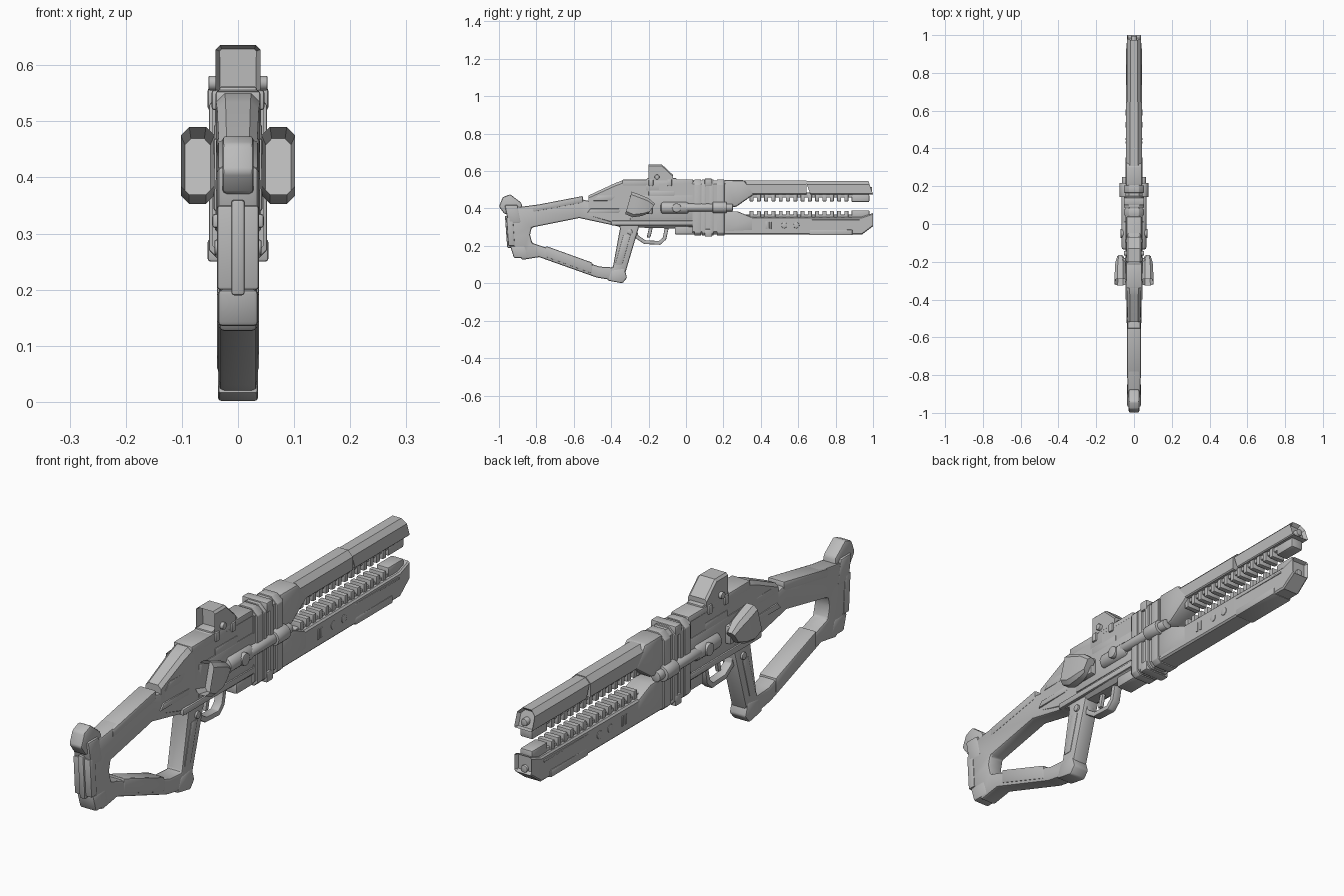
import bpy, bmesh, math
from mathutils import Matrix, Vector

if "Cube" in bpy.data.objects:
    bpy.data.objects.remove(bpy.data.objects["Cube"])

# One flat colour for the whole model
grey = bpy.data.materials.new("plain_grey")
grey.use_nodes = True
tone = (.5, .5, .5, 1)
grey.diffuse_color = tone
grey.node_tree.nodes["Principled BSDF"].inputs["Base Color"].default_value = tone

# Shared proportions
half_body = .04
body_top = .55
body_base = .26
edge = .005


def finish(bm, name, bevel):
    """Chamfer the sharp edges, then turn the bmesh into a shaded object."""
    bmesh.ops.recalc_face_normals(bm, faces=bm.faces)
    if bevel:
        sharp = [e for e in bm.edges if e.calc_face_angle(0) > math.radians(40)]
        bmesh.ops.bevel(bm, geom=sharp, offset=bevel, segments=2, profile=.5,
                        affect='EDGES', clamp_overlap=True)
    mesh = bpy.data.meshes.new(name)
    bm.to_mesh(mesh)
    bm.free()
    mesh.materials.append(grey)
    part = bpy.data.objects.new(name, mesh)
    bpy.context.collection.objects.link(part)
    bpy.ops.object.select_all(action='DESELECT')
    part.select_set(True)
    bpy.context.view_layer.objects.active = part
    bpy.ops.object.shade_smooth_by_angle(angle=math.radians(32))


def bridge(bm, first, second):
    """Join two vertex loops of equal length with a strip of quads."""
    for i in range(len(first)):
        bm.faces.new((first[i - 1], first[i], second[i], second[i - 1]))


def prism(name, half, profile, bevel=edge, x=0):
    """Side profile of (y, z) points extruded across x."""
    bm = bmesh.new()
    sides = [[bm.verts.new((x + w, y, z)) for y, z in profile] for w in (-half, half)]
    for loop in sides:
        bm.faces.new(loop)
    bridge(bm, *sides)
    finish(bm, name, bevel)


def block(name, half, y, z, lean=0, bevel=edge, x=0):
    """Box spanning y and z ranges; lean slides its top along y."""
    (rear, front), (low, high) = y, z
    prism(name, half, [(rear, low), (front, low), (front + lean, high), (rear + lean, high)],
          bevel, x)


def loft(name, stations, cut=.4, under=None, x=0, lean=0, bevel=0, hollow=None, depth=.03):
    """Eight-sided hull through (y, half width, bottom, top) stations.
    cut and under are corner sizes as shares of the half width."""
    bm = bmesh.new()
    rings = []
    for y, half, low, high in stations:
        t = half * cut
        b = t if under is None else half * under
        right = [(half - b, low), (half, low + b), (half, high - t), (half - t, high)]
        outline = right + [(-w, z) for w, z in reversed(right)]
        rings.append([bm.verts.new((x + w, y + lean * (high - z) / (high - low), z))
                      for w, z in outline])
    caps = {"rear": bm.faces.new(rings[0]), "front": bm.faces.new(rings[-1])}
    for a, b in zip(rings, rings[1:]):
        bridge(bm, a, b)
    bmesh.ops.recalc_face_normals(bm, faces=bm.faces)
    if hollow:
        cap = caps[hollow]
        bmesh.ops.inset_region(bm, faces=[cap], thickness=.008)
        bmesh.ops.translate(bm, verts=cap.verts, vec=cap.normal * -depth)
    finish(bm, name, bevel)


def hoop(name, half, path, bevel):
    """Closed band following clockwise (y, z, half thickness) points."""
    bm = bmesh.new()
    outer, inner = [], []
    for i, (y, z, thick) in enumerate(path):
        here = Vector((y, z))
        before = (here - Vector(path[i - 1][:2])).normalized()
        after = (Vector(path[(i + 1) % len(path)][:2]) - here).normalized()
        normal = (before + after).orthogonal().normalized()
        reach = normal * thick / normal.dot(before.orthogonal())
        outer.append(here + reach)
        inner.append(here - reach)
    loops = [[bm.verts.new((x, *p)) for p in line]
             for x, line in ((-half, outer), (half, outer), (half, inner), (-half, inner))]
    for i, loop in enumerate(loops):
        bridge(bm, loops[i - 1], loop)
    finish(bm, name, bevel)


def rod(name, centre, radius, length, axis='Y', bevel=.003):
    bm = bmesh.new()
    turn = Matrix.Rotation(math.pi / 2, 4, 'X' if axis == 'Y' else 'Y')
    bmesh.ops.create_cone(bm, cap_ends=True, segments=20, radius1=radius, radius2=radius,
                          depth=length, matrix=Matrix.Translation(centre) @ turn)
    finish(bm, name, bevel)


# Skeleton stock and grip
hoop("stock_frame", .034, [(-.88, .35, .06), (-.57, .4, .05), (-.29, .34, .05),
                           (-.365, .046, .035), (-.47, .06, .03), (-.78, .17, .03),
                           (-.85, .17, .045), (-.89, .25, .055)], .009)
prism("butt_hump", .028, [(-.97, .37), (-1, .41), (-.98, .46), (-.94, .476), (-.88, .43),
                          (-.87, .38)], .008)
block("butt_hump_shell", .037, (-.95, -.88), (.32, .42), lean=-.02, bevel=.01)
block("butt_plate", .037, (-.95, -.915), (.2, .35), lean=-.01)
block("butt_ridge", .012, (-.956, -.9), (.19, .36), lean=-.012)
block("butt_toe", .036, (-.92, -.84), (.135, .2), lean=-.02, bevel=.008)
prism("cheek_pad", .037, [(-.82, .38), (-.82, .415), (-.55, .467), (-.55, .43)], .008)
prism("lower_bar_pad", .037, [(-.75, .14), (-.75, .2), (-.5, .11), (-.5, .05)], .007)
prism("grip_foot", .036, [(-.42, .015), (-.34, 0), (-.315, .03), (-.33, .08), (-.4, .07)], .007)
block("grip_panel", .037, (-.38, -.34), (.1, .26), lean=.045)

# Trigger and its guard
hoop("trigger_guard", .018, [(-.275, .31, .01), (-.265, .25, .01), (-.22, .22, .01),
                             (-.14, .216, .01), (-.115, .24, .01), (-.1, .31, .01)], .004)
block("trigger", .008, (-.21, -.19), (.245, .31), lean=.015)

# Receiver
loft("receiver", [(-.52, .034, .35, .47), (-.38, .037, .31, .535), (-.34, .039, .3, body_top),
                  (.05, .041, .29, body_top)])
block("rear_cover", half_body, (-.34, -.2), (.52, .554))
block("front_cover", half_body, (-.22, .04), (.49, .556), bevel=.008)
block("rear_slope_panel", .038, (-.5, -.4), (.44, .47), lean=.03)
block("side_plates", .044, (-.3, .04), (.34, .47), bevel=.006)
block("upper_side_plates", .043, (-.2, -.06), (.46, .495))
block("lower_rail", .046, (-.4, .04), (.31, .335))
block("underside_block", .036, (-.06, .05), (body_base, .31), bevel=.008)
block("cheek_ridges", half_body, (-.53, -.36), (.375, .4), lean=.02)

# Sight with an open rear window
loft("sight_hood", [(-.2, half_body, body_top, .636), (-.13, half_body, body_top, .636),
                    (-.07, half_body, body_top, .58)], cut=.2, under=0, hollow="rear")
block("sight_base", .034, (-.21, -.05), (.54, .562))
for y in (-.2, -.1):
    block("sight_clamp", .047, (y, y + .025), (.52, .556))
rod("sight_knob", (0, -.155, .568), .013, .106, 'X')

# Banded collar between receiver and barrels
loft("collar_core", [(y, .045, body_base, body_top) for y in (.035, .21)])
for i, length in enumerate((.035, .022, .022, .04)):
    start = .045 + i * half_body
    loft("collar_band", [(y, .052, body_base - edge, body_top + edge)
                         for y in (start, start + length)], cut=.5, under=.3, bevel=.003)
for z in (.27, .54):
    block("collar_clip", .054, (.1, .14), (z - .02, z + .02))

# Forked barrel roots
prism("upper_fork", .044, [(.2, .4), (.27, .41), (.37, .48), (.31, .552), (.2, .552)], .012)
prism("lower_fork", .044, [(.2, .385), (.275, .385), (.36, .35), (.36, .28), (.2, .27)], .008)

# Upper barrel
loft("upper_barrel_rear", [(.25, .042, .475, body_top), (.645, .042, .475, body_top)],
     cut=.5, under=.1)
loft("upper_barrel_front", [(.64, .038, .475, .547), (.975, .038, .475, .547)],
     cut=.5, under=.1, lean=.025, hollow="front", depth=.015)

# Lower barrel
loft("lower_barrel", [(.2, .044, body_base, .355), (.64, .042, body_base, .355),
                      (.94, .039, body_base, .355), (1, .037, .305, .375)],
     cut=.15, hollow="front", depth=.015)
block("lower_barrel_strip", .043, (.66, .89), (.257, .287))
block("lower_barrel_line", .043, (.66, .93), (.332, .34), bevel=.002)

# Rails, muzzle blocks, bores and the facing rows of teeth
rows = {"upper": (.475, -1, .5), "lower": (.35, 1, .32)}
for row, (root, up, bore) in rows.items():
    def band(near, far):
        return sorted((root + up * near, root + up * far))

    block(row + "_tooth_rail", .024, (.3, .96), band(-.01, .017))
    block(row + "_muzzle_block", .026, (.885, .98), band(0, half_body))
    rod(row + "_muzzle_bore", (0, .965, bore), .014, .06)
    for i in range(14):
        y = .34 + .039 * i
        block(row + "_tooth", .03, (y, y + .021), band(-edge, .037), bevel=.003)

# Paired side details
for side, s in (("left", 1), ("right", -1)):
    # Flared scoop open to the rear
    loft(side + "_scoop", [(-.29, .03, .37, .49), (-.25, .03, .353, .475),
                           (-.2, .027, .36, .455), (-.165, .017, .375, .425)],
         cut=.5, x=s * .072, lean=-.035, hollow="rear", depth=.05)
    block(side + "_scoop_mount", .02, (-.25, -.18), (.37, .44), x=s * .045)
    # Side piston
    rod(side + "_piston_pod", (s * .034, -.06, .403), .032, .15, bevel=.012)
    rod(side + "_piston_button", (s * .06, -.05, .403), .024, .022, 'X')
    rod(side + "_piston_rod", (s * .046, .08, .405), .021, .17)
    rod(side + "_piston_collar", (s * .046, .18, .405), .03, .075)
    rod(side + "_piston_tip", (s * .044, .225, .405), .02, .05)
    # Lower barrel studs and slots
    for y in (.525, .59):
        rod(side + "_barrel_stud", (s * half_body, y, .31), .016, .01, 'X')
    for y in (.425, .445):
        block(side + "_barrel_slot", .004, (y, y + .011), (.29, .33), x=s * .042, bevel=.002)
    # Grip pivot pin
    rod(side + "_grip_pin", (s * .036, -.3, .275), .014, .012, 'X')
